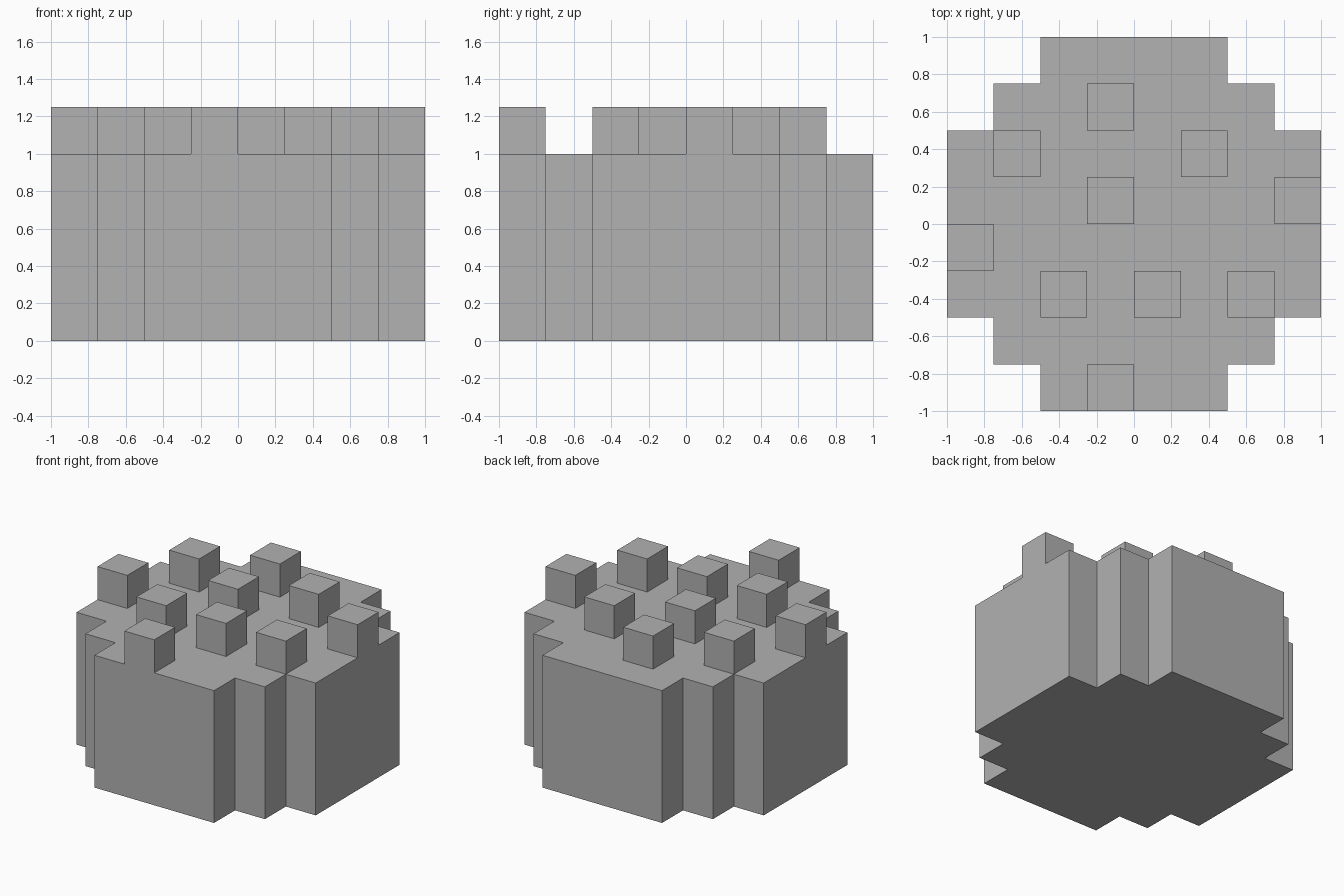
import bpy
import bmesh

cube = bpy.data.objects.get("Cube")
if cube:
    bpy.data.objects.remove(cube, do_unlink=True)

CELL = 0.25
BODY_HEIGHT = 1.0

# Single flat colour
grey = bpy.data.materials.new("mid grey")
grey.use_nodes = True
colour = (0.445, 0.445, 0.445, 1)
grey.diffuse_color = colour
grey.node_tree.nodes["Principled BSDF"].inputs["Base Color"].default_value = colour


def extruded(name, outline, base, height, capped_below=True):
    """Extrude a counter-clockwise outline straight up into a prism."""
    bm = bmesh.new()
    face = bm.faces.new([bm.verts.new((x, y, base)) for x, y in outline])
    result = bmesh.ops.extrude_face_region(bm, geom=[face], use_keep_orig=True)
    top = [v for v in result["geom"] if isinstance(v, bmesh.types.BMVert)]
    bmesh.ops.translate(bm, verts=top, vec=(0, 0, height))
    bmesh.ops.recalc_face_normals(bm, faces=bm.faces)
    if not capped_below:
        bmesh.ops.delete(bm, geom=[face], context="FACES_ONLY")
    mesh = bpy.data.meshes.new(name)
    bm.to_mesh(mesh)
    bm.free()
    mesh.materials.append(grey)
    obj = bpy.data.objects.new(name, mesh)
    bpy.context.collection.objects.link(obj)
    return obj


# Stepped round body: one quarter of the outline, mirrored to all four
quarter = [(1, 0.5), (0.75, 0.5), (0.75, 0.75), (0.5, 0.75), (0.5, 1)]
half = quarter + [(-x, y) for x, y in reversed(quarter)]
outline = half + [(-x, -y) for x, y in half]
extruded("stepped_body", outline, 0, BODY_HEIGHT)

# Cube studs scattered on the top, by grid cell (column, row)
studs = [(-1, 2), (-3, 1), (1, 1), (-1, 0), (3, 0),
         (-4, -1), (-2, -2), (0, -2), (2, -2), (-1, -4)]
for number, (column, row) in enumerate(studs, 1):
    x, y = column * CELL, row * CELL
    square = [(x, y), (x + CELL, y), (x + CELL, y + CELL), (x, y + CELL)]
    extruded(f"top_stud_{number}", square, BODY_HEIGHT, CELL, capped_below=False)
